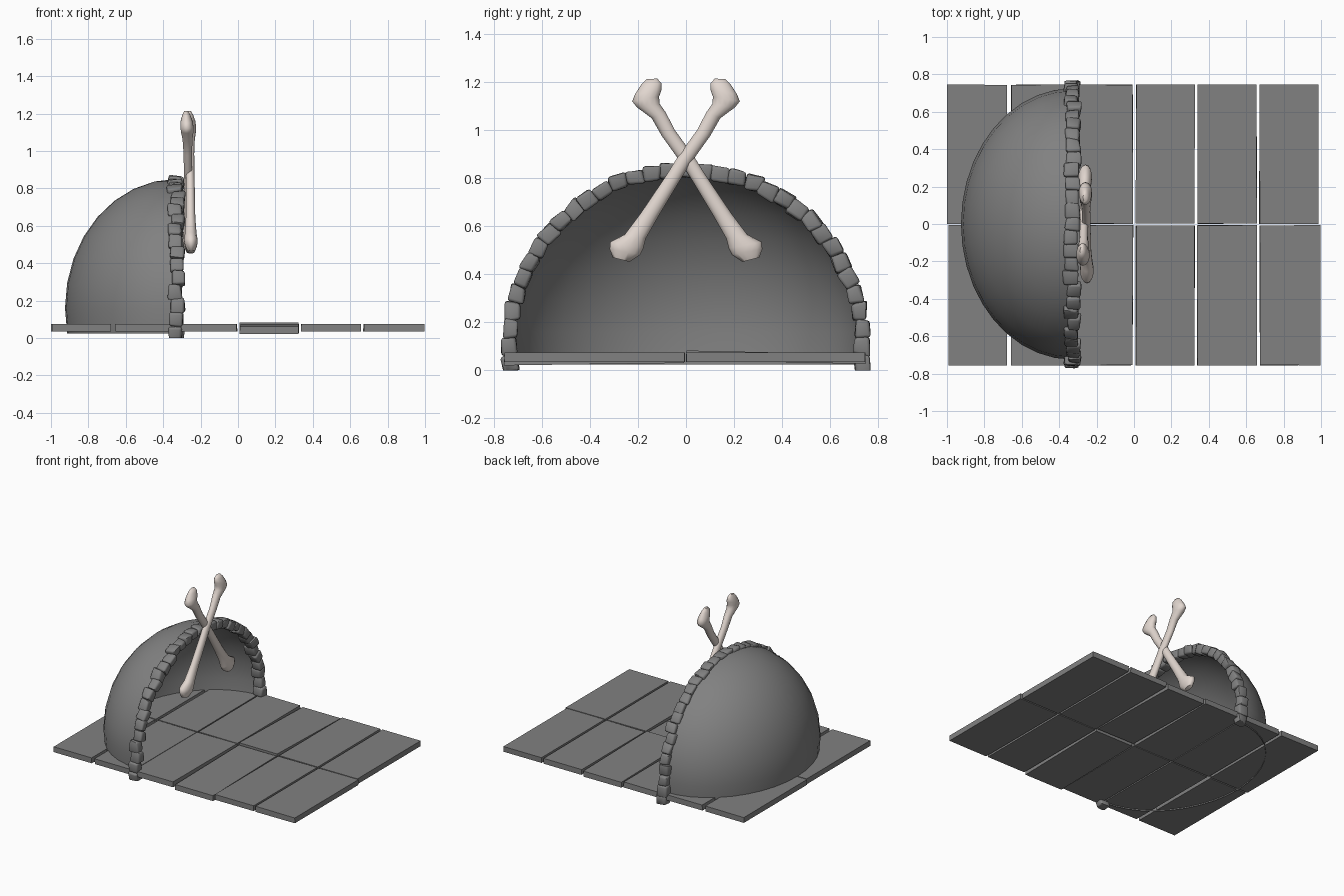
import bpy, bmesh, math, random
from mathutils import Vector, Matrix

if "Cube" in bpy.data.objects:
    bpy.data.objects.remove(bpy.data.objects["Cube"])

random.seed(4)


def material(name, rgb):
    m = bpy.data.materials.new(name)
    m.diffuse_color = (*rgb, 1)
    m.use_nodes = True
    m.node_tree.nodes["Principled BSDF"].inputs["Base Color"].default_value = m.diffuse_color
    return m


bone_mat = material("bone", (0.76, 0.68, 0.63))
stone_mat = material("dark_stone", (0.22, 0.22, 0.22))


def finish(bm, name, mat, angle=None):
    bmesh.ops.recalc_face_normals(bm, faces=bm.faces)
    me = bpy.data.meshes.new(name)
    bm.to_mesh(me)
    bm.free()
    me.materials.append(mat)
    ob = bpy.data.objects.new(name, me)
    bpy.context.collection.objects.link(ob)
    if angle:
        bpy.ops.object.select_all(action='DESELECT')
        ob.select_set(True)
        bpy.context.view_layer.objects.active = ob
        bpy.ops.object.shade_smooth_by_angle(angle=math.radians(angle))
    return ob


# floor slabs: six columns, two rows, slightly uneven
columns = [(-.997, -.68), (-.657, -.337), (-.33, -.006), (.01, .325), (.34, .655), (.67, .99)]
for c, (x0, x1) in enumerate(columns):
    for r, (y0, y1) in enumerate([(-.755, -.007), (.002, .745)]):
        bm = bmesh.new()
        bmesh.ops.create_cube(bm, size=1)
        for v in bm.verts:
            sx, sy, sz = v.co
            x = (x0 if sx < 0 else x1) + random.uniform(-.003, .003)
            y = (y0 if sy < 0 else y1) + random.uniform(-.002, .002)
            z = .055 + sz * .04
            if c == 3:      # loose slab pair: inner end raised, outer end sunk
                if r:
                    z += .008 if sy < 0 else -.008
                else:
                    z += -.014 if sy < 0 else -.004
            if c == 5 and sx > 0:
                x = .998 if r == 0 else .986
            if c == 0 and sx < 0:
                x = -1 if r else -.993
            v.co = (x, y, z)
        finish(bm, "floor_slab", stone_mat)

# open half dome: rings of half ellipses stacked in z
CX, CZ, RX, RY, RZ = -.33, .16, .595, .725, .69
bm = bmesh.new()
levels, seg = 9, 20
a0 = -math.asin(.135 / RZ)
rings = []
for i in range(levels):
    a = a0 + (math.pi / 2 - a0) * i / levels
    rings.append([bm.verts.new((CX - RX * math.cos(a) * math.sin(math.pi * j / seg),
                                RY * math.cos(a) * math.cos(math.pi * j / seg),
                                CZ + RZ * math.sin(a))) for j in range(seg + 1)])
apex = bm.verts.new((CX, 0, CZ + RZ))
for a, b in zip(rings, rings[1:]):
    for j in range(seg):
        bm.faces.new((a[j], a[j + 1], b[j + 1], b[j]))
for j in range(seg):
    bm.faces.new((rings[-1][j], rings[-1][j + 1], apex))
finish(bm, "dome_shell", stone_mat, 40)

# arch of rough rounded stones around the opening
N = 35
for i in range(N):
    a = math.radians(-5.5 + 191 * i / (N - 1))
    bm = bmesh.new()
    bmesh.ops.create_cube(bm, size=1)
    for v in bm.verts:
        taper = 1.0 if v.co.x > 0 else .94
        v.co = Vector((v.co.x * .064, v.co.y * .074, v.co.z * .078 * taper))
        v.co += Vector([random.uniform(-.008, .008) for _ in range(3)])
    bmesh.ops.bevel(bm, geom=bm.edges[:], offset=.012, segments=2, profile=.5, affect='EDGES')
    # local x = radial, y = world x depth, z = along the arch
    rad = Vector((0, math.cos(a), math.sin(a)))
    tan = Vector((0, -math.sin(a), math.cos(a)))
    rot = Matrix((rad, Vector((1, 0, 0)), tan)).transposed().to_4x4()
    twist = Matrix.Rotation(random.uniform(-.15, .15), 4, 'Y')
    off = random.uniform(-.012, .012)
    pos = Vector((-.33 + off, 0, .1)) + rad * (.735 + random.uniform(-.004, .004))
    bmesh.ops.transform(bm, matrix=Matrix.Translation(pos) @ rot @ twist, verts=bm.verts)
    for v in bm.verts:
        v.co.z = max(v.co.z, 0)
    finish(bm, "arch_stone", stone_mat, 50)

# bone cross-sections: left y, left z, right y, right z, half depth
SECTIONS = [(-.305, .470, -.235, .452, .018), (-.318, .505, -.190, .482, .033),
            (-.315, .535, -.178, .508, .037), (-.255, .566, -.168, .548, .032),
            (-.188, .655, -.117, .638, .026), (-.082, .812, -.027, .788, .024),
            (-.035, .888, .016, .858, .023), (.046, 1.00, .100, .975, .023),
            (.085, 1.075, .143, 1.050, .027), (.110, 1.11, .204, 1.095, .034),
            (.112, 1.14, .224, 1.12, .036), (.102, 1.167, .212, 1.15, .033),
            (.102, 1.195, .186, 1.19, .022), (.12, 1.215, .165, 1.212, .01)]


def bone(name, side, x_low, x_high):
    bm = bmesh.new()
    n, prev = 14, None
    for k, (ly, lz, ry, rz, d) in enumerate(SECTIONS):
        left, right = Vector((0, ly, lz)), Vector((0, ry, rz))
        mid, half = (left + right) / 2, (right - left) / 2
        x = x_low + (x_high - x_low) * k / (len(SECTIONS) - 1)
        ring = []
        for j in range(n):
            t = math.tau * j / n
            p = mid + half * math.cos(t)
            ring.append(bm.verts.new((x + d * math.sin(t), side * p.y, p.z)))
        if prev:
            for j in range(n):
                bm.faces.new((prev[j], prev[(j + 1) % n], ring[(j + 1) % n], ring[j]))
        else:
            bm.faces.new(ring)
        prev = ring
    bm.faces.new(prev)
    finish(bm, name, bone_mat, 60)


bone("front_bone", 1, -.25, -.262)
bone("rear_bone", -1, -.257, -.278)
